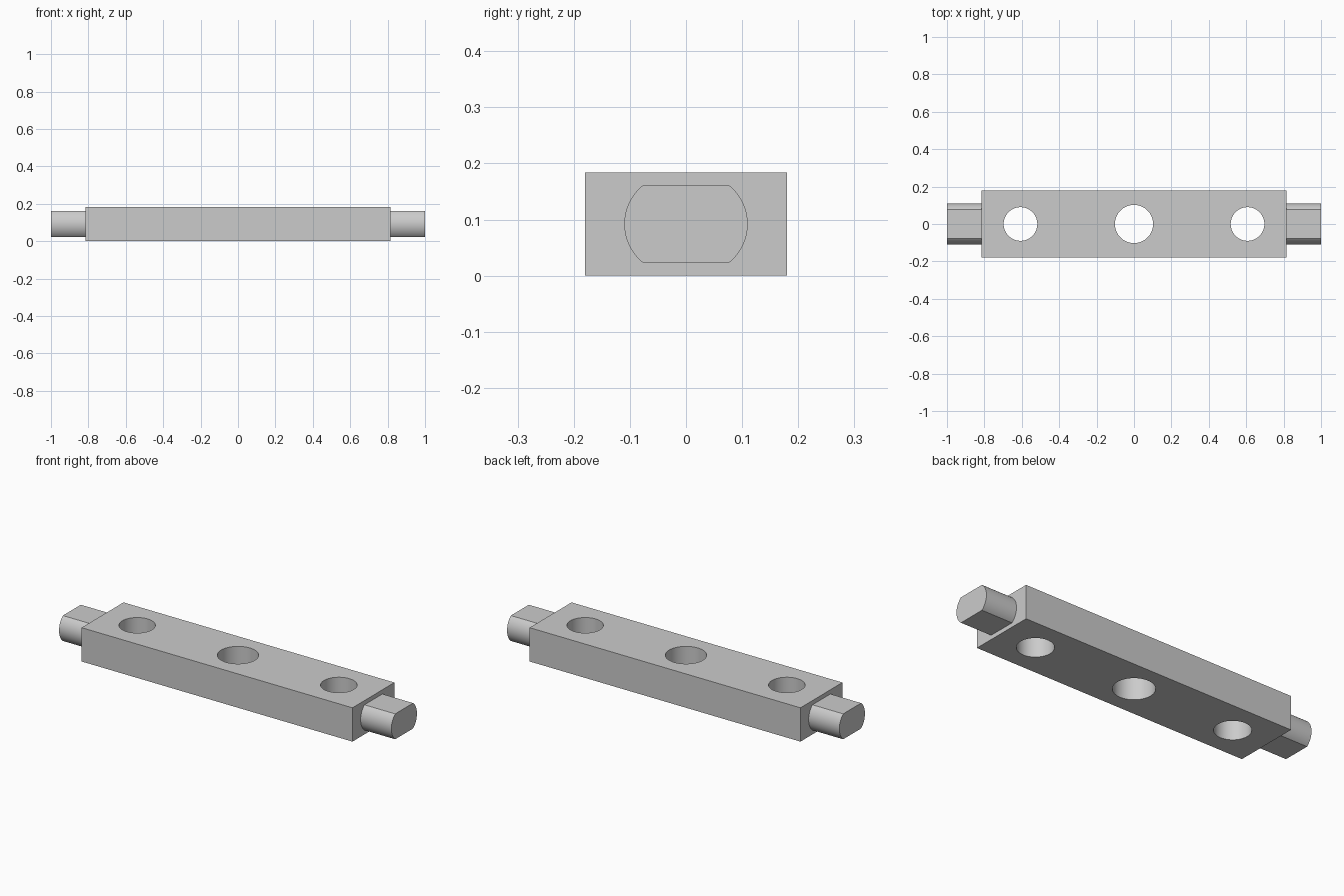
import bpy, bmesh, math

if "Cube" in bpy.data.objects:
    bpy.data.objects.remove(bpy.data.objects["Cube"])

HALF_X, HALF_Y, HEIGHT = 0.815, 0.18, 0.184
MID_Z = HEIGHT / 2

grey = bpy.data.materials.new("plain grey")
grey.use_nodes = True
colour = (0.6, 0.6, 0.6, 1)
grey.diffuse_color = colour
grey.node_tree.nodes["Principled BSDF"].inputs["Base Color"].default_value = colour


def finish(name, bm):
    bmesh.ops.recalc_face_normals(bm, faces=bm.faces)
    mesh = bpy.data.meshes.new(name)
    bm.to_mesh(mesh)
    bm.free()
    mesh.materials.append(grey)
    obj = bpy.data.objects.new(name, mesh)
    bpy.context.collection.objects.link(obj)
    return obj


def smooth(obj):
    bpy.ops.object.select_all(action='DESELECT')
    obj.select_set(True)
    bpy.context.view_layer.objects.active = obj
    bpy.ops.object.shade_smooth_by_angle(angle=math.radians(30))


# Rectangular bar
bm = bmesh.new()
bmesh.ops.create_cube(bm, size=1)
bmesh.ops.scale(bm, vec=(2 * HALF_X, 2 * HALF_Y, HEIGHT), verts=bm.verts)
bmesh.ops.translate(bm, vec=(0, 0, MID_Z), verts=bm.verts)
bar = finish("bar", bm)

# Three vertical through holes, the middle one wider
bm = bmesh.new()
for x, radius in ((-0.607, 0.09), (0, 0.102), (0.607, 0.09)):
    hole = bmesh.ops.create_cone(bm, cap_ends=True, segments=64, radius1=radius,
                                 radius2=radius, depth=1)
    bmesh.ops.translate(bm, vec=(x, 0, MID_Z), verts=hole["verts"])
cutter = finish("hole_cutter", bm)
cut = bar.modifiers.new("holes", 'BOOLEAN')
cut.operation = 'DIFFERENCE'
cut.solver = 'EXACT'
cut.object = cutter
bpy.context.view_layer.objects.active = bar
bpy.ops.object.modifier_apply(modifier=cut.name)
bpy.data.objects.remove(cutter)
smooth(bar)

# End pegs: flat top and bottom, bulging front and back
FLAT_Y, FLAT_Z, BULGE = 0.077, 0.069, 0.033
arc_radius = (FLAT_Z ** 2 + BULGE ** 2) / (2 * BULGE)
arc_centre = FLAT_Y + BULGE - arc_radius
sweep = math.asin(FLAT_Z / arc_radius)
STEPS = 20


def make_peg(name, side):
    bm = bmesh.new()
    outline = []
    for direction in (1, -1):
        for i in range(STEPS + 1):
            a = sweep * (2 * i / STEPS - 1)
            y = arc_centre + arc_radius * math.cos(a)
            z = arc_radius * math.sin(a)
            outline.append(bm.verts.new((side * HALF_X, direction * y,
                                         MID_Z + direction * z)))
    base = bm.faces.new(outline)
    end = bmesh.ops.extrude_face_region(bm, geom=[base], use_keep_orig=True)
    moved = [v for v in end["geom"] if isinstance(v, bmesh.types.BMVert)]
    bmesh.ops.translate(bm, vec=(side * (1 - HALF_X), 0, 0), verts=moved)
    smooth(finish(name, bm))


make_peg("left_peg", 1)
make_peg("right_peg", -1)
